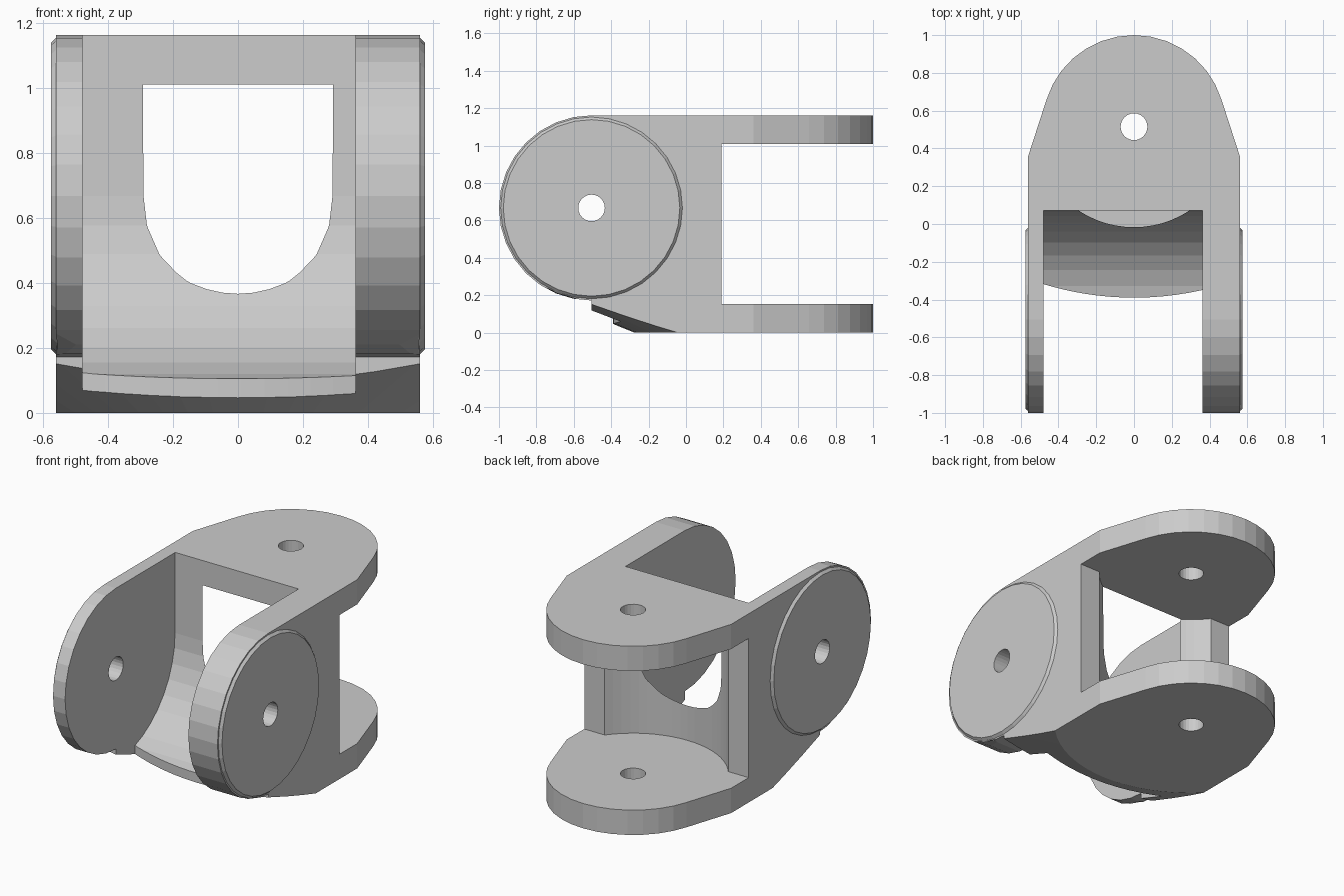
import bpy, bmesh
from math import sin, cos, radians, asin, sqrt, degrees, pi
from mathutils import Matrix

if "Cube" in bpy.data.objects:
    bpy.data.objects.remove(bpy.data.objects["Cube"])


def arc(cu, cv, r, a0, a1, n):
    """Points on an arc, angles in degrees."""
    return [(cu + r * cos(radians(a0 + (a1 - a0) * i / n)),
             cv + r * sin(radians(a0 + (a1 - a0) * i / n))) for i in range(n + 1)]


def prism(name, pts, axis, lo, hi):
    """Extrude a yz profile along x, or an xy profile along z."""
    bm = bmesh.new()
    place = (lambda u, v, w: (w, u, v)) if axis == 'X' else (lambda u, v, w: (u, v, w))
    a = [bm.verts.new(place(u, v, lo)) for u, v in pts]
    b = [bm.verts.new(place(u, v, hi)) for u, v in pts]
    bm.faces.new(a)
    bm.faces.new(b)
    for i in range(len(pts)):
        j = (i + 1) % len(pts)
        bm.faces.new((a[i], a[j], b[j], b[i]))
    return finish(name, bm)


def cone(name, r1, r2, depth, matrix, n):
    bm = bmesh.new()
    bmesh.ops.create_cone(bm, cap_ends=True, segments=n, radius1=r1,
                          radius2=r2, depth=depth, matrix=matrix)
    return finish(name, bm)


def finish(name, bm):
    bmesh.ops.recalc_face_normals(bm, faces=bm.faces)
    mesh = bpy.data.meshes.new(name)
    bm.to_mesh(mesh)
    bm.free()
    ob = bpy.data.objects.new(name, mesh)
    bpy.context.collection.objects.link(ob)
    return ob


def boolean(ob, tool, op):
    m = ob.modifiers.new(op, 'BOOLEAN')
    m.operation, m.object, m.solver = op, tool, 'EXACT'
    bpy.context.view_layer.objects.active = ob
    bpy.ops.object.modifier_apply(modifier=m.name)
    bpy.data.objects.remove(tool)


DY, DZ = -0.505, 0.667      # side pivot
PY = 0.515                  # vertical pivot

# body from its side profile
yoke = prism('yoke_bracket',
             [(1.1, 0), (1.1, 1.162)] + arc(DY, DZ, 0.495, 90, 270, 16) + [(DY, 0)],
             'X', -0.7, 0.7)

# trim to the rounded plan outline
plan = prism('plan_trim', [(-0.56, -1.2), (0.56, -1.2), (0.56, 0.36)]
             + arc(0, PY, 0.485, 17, 163, 14) + [(-0.56, 0.36)], 'Z', -0.2, 1.4)
boolean(yoke, plan, 'INTERSECT')

# conical undercut below the front
under = cone('undercut', 0.543, 4.0, 1.4, Matrix.Translation((0, PY, 0.6)), 64)
boolean(yoke, under, 'INTERSECT')

# raised chamfered bosses on both cheeks
for s in (-1, 1):
    boss = cone('boss', 0.4925, 0.472, 0.022,
                Matrix.Translation((s * 0.564, DY, DZ)) @ Matrix.Rotation(s * pi / 2, 4, 'Y'), 32)
    boolean(yoke, boss, 'UNION')

# front slot between the cheeks, with curved floor
slot = prism('front_slot', [(-1.3, 1.4), (0.073, 1.4)]
             + arc(DY, DZ, 0.575, 0, -90, 10) + [(-1.3, DZ - 0.575)], 'X', -0.478, 0.362)
boolean(yoke, slot, 'DIFFERENCE')

# curved front edge of the slot floor
h = degrees(asin(0.478 / 1.64))
k = degrees(asin(0.362 / 1.64))
lip = prism('lip_trim', [(-0.478, -1.3)] + arc(0, 1.25, 1.64, 270 - h, 270 + k, 12)
            + [(0.362, -1.3)], 'Z', -0.2, 1.3)
boolean(yoke, lip, 'DIFFERENCE')

# rear gap between upper and lower plates, with rounded back wall
R = 0.532
t = degrees(asin((PY - 0.19) / R))
gap = prism('rear_gap', [(-0.8, 1.3), (-0.8, 0.19)] + arc(0, PY, R, 180 + t, 360 - t, 20)
            + [(0.8, 0.19), (0.8, 1.3)], 'Z', 0.153, 1.01)
boolean(yoke, gap, 'DIFFERENCE')

# pivot holes
boolean(yoke, cone('plate_hole', 0.071, 0.071, 3, Matrix.Translation((0, PY, 0.6)), 24), 'DIFFERENCE')
boolean(yoke, cone('cheek_hole', 0.071, 0.071, 3, Matrix.Translation((0, DY, DZ))
                   @ Matrix.Rotation(pi / 2, 4, 'Y'), 24), 'DIFFERENCE')
